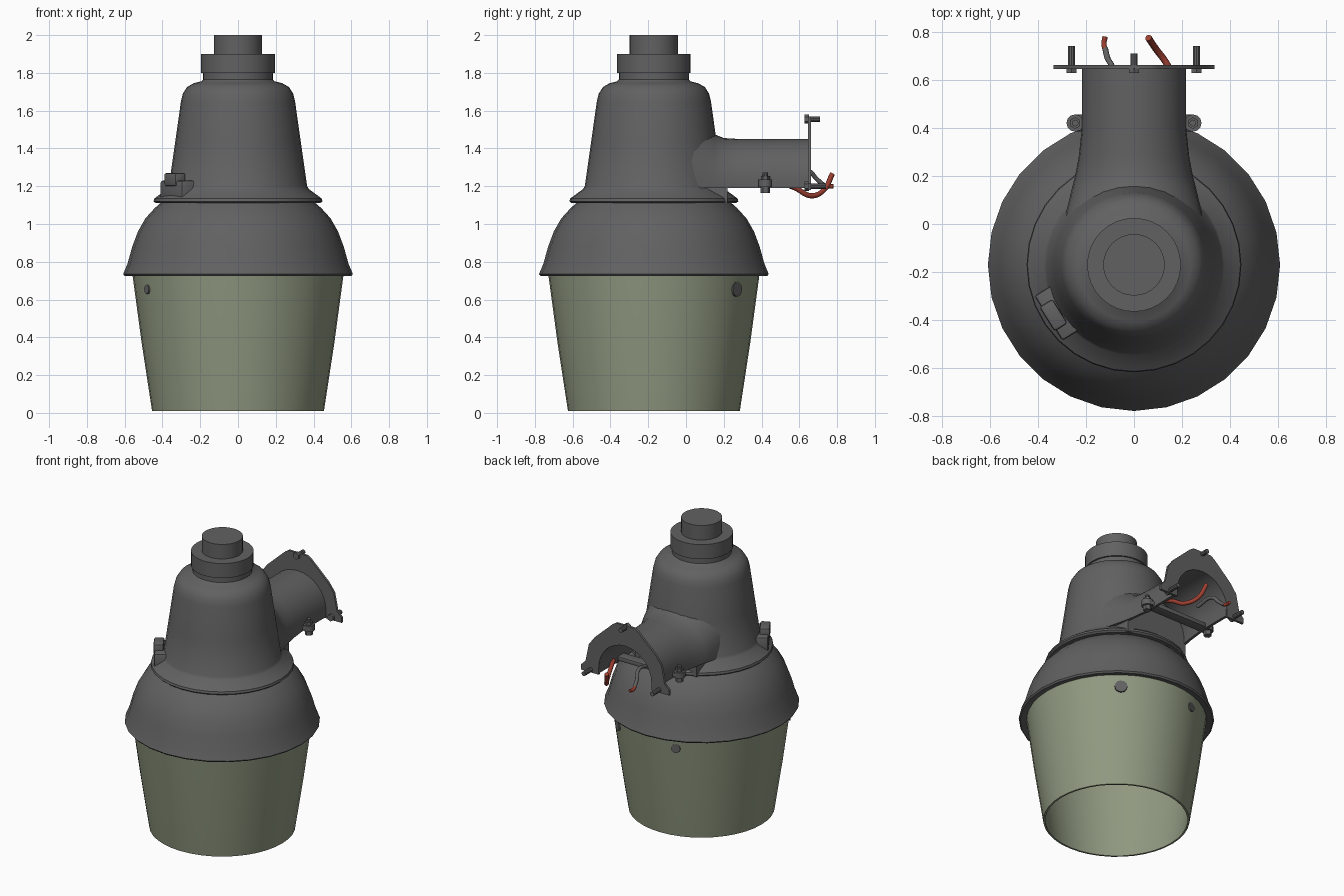
import bpy, bmesh, math
from mathutils import Vector

if "Cube" in bpy.data.objects:
    bpy.data.objects.remove(bpy.data.objects["Cube"])

CY = -0.17  # lamp axis position in y


def material(name, rgb):
    m = bpy.data.materials.new(name)
    m.diffuse_color = (*rgb, 1)
    m.use_nodes = True
    m.node_tree.nodes["Principled BSDF"].inputs["Base Color"].default_value = m.diffuse_color
    return m


GREY = material("dark_grey_metal", (0.12, 0.12, 0.12))
GLASS = material("pale_green_glass", (0.28, 0.32, 0.22))
RED = material("red_wire", (0.34, 0.05, 0.03))


def finish(name, bm, mat, angle=35, recalc=True):
    if recalc:
        bmesh.ops.recalc_face_normals(bm, faces=bm.faces)
    me = bpy.data.meshes.new(name)
    bm.to_mesh(me)
    bm.free()
    ob = bpy.data.objects.new(name, me)
    bpy.context.collection.objects.link(ob)
    me.materials.append(mat)
    bpy.ops.object.select_all(action='DESELECT')
    ob.select_set(True)
    bpy.context.view_layer.objects.active = ob
    bpy.ops.object.shade_smooth_by_angle(angle=math.radians(angle))
    return ob


def lathe(name, profile, mat, n=32, closed=False):
    bm = bmesh.new()
    rings = []
    for r, z in profile:
        if r < 1e-6:
            rings.append([bm.verts.new((0, CY, z))] * n)
        else:
            rings.append([bm.verts.new((r * math.cos(2 * math.pi * i / n),
                                        CY + r * math.sin(2 * math.pi * i / n), z)) for i in range(n)])
    pairs = list(zip(rings, rings[1:]))
    if closed:
        pairs.append((rings[-1], rings[0]))
    for a, b in pairs:
        for i in range(n):
            vs = list(dict.fromkeys((a[i], a[(i + 1) % n], b[(i + 1) % n], b[i])))
            bm.faces.new(vs)
    return finish(name, bm, mat)


def cyl(bm, p0, p1, r, n=6):
    p0, p1 = Vector(p0), Vector(p1)
    d = p1 - p0
    mtx = d.to_track_quat('Z', 'Y').to_matrix().to_4x4()
    mtx.translation = (p0 + p1) / 2
    bmesh.ops.create_cone(bm, cap_ends=True, segments=n, radius1=r, radius2=r, depth=d.length, matrix=mtx)


def box(name, loc, size, rot=0, bevel=0.01):
    bm = bmesh.new()
    bmesh.ops.create_cube(bm, size=1)
    bmesh.ops.scale(bm, vec=size, verts=bm.verts)
    bmesh.ops.bevel(bm, geom=bm.edges[:], offset=bevel, segments=2, affect='EDGES', profile=0.5)
    ob = finish(name, bm, GREY)
    ob.location, ob.rotation_euler.z = loc, rot
    return ob


def arch(w, top, bottom, n=16):
    """Inverted U: straight legs, round crown."""
    spring = max(top - w, bottom + 0.01)
    pts = [(w, bottom)]
    pts += [(w * math.cos(math.pi * i / n), spring + (top - spring) * math.sin(math.pi * i / n))
            for i in range(n + 1)]
    return pts + [(-w, bottom)]


def loft(name, sections, thickness=0, cap=False):
    bm = bmesh.new()
    rows = [[bm.verts.new((x, y, z)) for x, z in arch(w, t, b)] for y, w, t, b in sections]
    for a, b in zip(rows, rows[1:]):
        for i in range(len(a) - 1):
            bm.faces.new((a[i], a[i + 1], b[i + 1], b[i]))
        if cap:
            bm.faces.new((a[0], b[0], b[-1], a[-1]))
    if cap:
        bm.faces.new(rows[0])
        bm.faces.new(rows[-1])
    bmesh.ops.recalc_face_normals(bm, faces=bm.faces)
    if thickness:  # inner skin
        if sum(f.normal.z for f in bm.faces) < 0:
            bmesh.ops.reverse_faces(bm, faces=bm.faces)
        bmesh.ops.solidify(bm, geom=bm.faces[:], thickness=thickness)
    return finish(name, bm, GREY, 40)


def wire(name, pts, r, mat):
    cu = bpy.data.curves.new(name, 'CURVE')
    cu.dimensions = '3D'
    cu.bevel_depth, cu.bevel_resolution, cu.use_fill_caps = r, 2, True
    sp = cu.splines.new('BEZIER')
    sp.bezier_points.add(len(pts) - 1)
    for bp, p in zip(sp.bezier_points, pts):
        bp.co = p
        bp.handle_left_type = bp.handle_right_type = 'AUTO'
    cu.materials.append(mat)
    ob = bpy.data.objects.new(name, cu)
    bpy.context.collection.objects.link(ob)


# Glass refractor: thin open-bottomed cone shell
lathe("glass_globe", [(0.455, 0.01), (0.51, 0.37), (0.56, 0.74), (0.545, 0.74), (0.497, 0.37), (0.443, 0.01)],
      GLASS, 40, closed=True)

# Domed skirt above the glass, hollow underneath
lathe("dome_skirt", [(0.0, 1.12), (0.40, 1.12), (0.44, 1.085), (0.49, 1.03), (0.53, 0.96), (0.56, 0.88),
                     (0.585, 0.79), (0.608, 0.735), (0.60, 0.725), (0.55, 0.735), (0.54, 0.80), (0.50, 0.96),
                     (0.43, 1.07), (0.38, 1.10), (0.0, 1.10)], GREY, 28)

# Ballast housing with its base flange
lathe("upper_housing", [(0.0, 1.11), (0.435, 1.11), (0.447, 1.12), (0.443, 1.135), (0.375, 1.185), (0.366, 1.20),
                        (0.333, 1.43), (0.302, 1.65), (0.292, 1.69), (0.27, 1.725), (0.235, 1.745),
                        (0.195, 1.755), (0.185, 1.765), (0.185, 1.81), (0.0, 1.81)], GREY)

# Photocell collar and cap
lathe("top_collar", [(0.0, 1.80), (0.195, 1.80), (0.195, 1.90), (0.0, 1.90)], GREY)
lathe("top_cap", [(0.0, 1.89), (0.128, 1.89), (0.128, 2.0), (0.0, 2.0)], GREY)

# Mounting arm flaring into the housing, open below
loft("mounting_arm", [(-0.02, 0.30, 1.60, 1.19), (0.10, 0.27, 1.52, 1.19), (0.15, 0.258, 1.475, 1.19),
                      (0.20, 0.245, 1.455, 1.19), (0.28, 0.23, 1.45, 1.19), (0.40, 0.217, 1.45, 1.19),
                      (0.655, 0.217, 1.45, 1.19)], 0.018)
loft("arm_root", [(-0.1, 0.25, 1.42, 1.112), (0.22, 0.235, 1.42, 1.112)], cap=True)

# Wall plate: peaked outline with arched opening
bm = bmesh.new()
half = [(0.335, 1.18), (0.335, 1.215), (0.30, 1.25), (0.275, 1.37), (0.23, 1.43), (0.10, 1.55), (0.07, 1.57)]
outline = half + [(-x, z) for x, z in reversed(half)] + arch(0.20, 1.43, 1.18)[::-1]
face = bm.faces.new([bm.verts.new((x, 0.645, z)) for x, z in outline])
ext = bmesh.ops.extrude_face_region(bm, geom=[face])
bmesh.ops.translate(bm, vec=(0, 0.016, 0), verts=[v for v in ext["geom"] if isinstance(v, bmesh.types.BMVert)])
finish("wall_plate", bm, GREY)

# Bolts through the wall plate
bm = bmesh.new()
for x, z, end in ((-0.26, 1.2, 0.74), (0.26, 1.2, 0.74), (0, 1.555, 0.71)):
    cyl(bm, (x, 0.628, z), (x, 0.65, z), 0.024)
    cyl(bm, (x, 0.64, z), (x, end, z), 0.015, 10)
finish("plate_bolts", bm, GREY)

# Clamp strap with ears and vertical bolts under the arm
box("clamp_strap", (0, 0.42, 1.212), (0.50, 0.07, 0.03), bevel=0.006)
bm = bmesh.new()
for x in (-0.245, 0.245):
    cyl(bm, (x, 0.42, 1.195), (x, 0.42, 1.235), 0.036, 12)
    cyl(bm, (x, 0.42, 1.165), (x, 0.42, 1.195), 0.026)
    cyl(bm, (x, 0.42, 1.18), (x, 0.42, 1.272), 0.014, 10)
    cyl(bm, (x, 0.42, 1.235), (x, 0.42, 1.255), 0.024)
finish("clamp_bolts", bm, GREY)

# Latch boss on the front left of the housing
a = math.radians(212)
for name, rad, z, size in (("latch_boss", 0.355, 1.17, (0.13, 0.22, 0.12)),
                           ("latch_tab", 0.395, 1.235, (0.065, 0.12, 0.07))):
    box(name, (rad * math.cos(a), CY + rad * math.sin(a), z), size, a, 0.012)

# Globe retaining clips showing through the glass
bm = bmesh.new()
for deg, r in ((53, 0.04), (108, 0.03), (209, 0.025)):
    d = Vector((math.cos(math.radians(deg)), math.sin(math.radians(deg)), 0))
    p = Vector((0, CY, 0.655)) + d * 0.52
    cyl(bm, p, p + d * 0.034, r, 12)
finish("globe_clips", bm, GREY)

# Loose supply wires
wire("red_wire", [(0.20, 0.50, 1.22), (0.17, 0.58, 1.19), (0.14, 0.66, 1.15), (0.09, 0.73, 1.18),
                  (0.06, 0.775, 1.265)], 0.014, RED)
wire("grey_wire", [(-0.08, 0.52, 1.27), (-0.09, 0.65, 1.28), (-0.11, 0.69, 1.24), (-0.12, 0.73, 1.205)], 0.012, GREY)
wire("grey_wire_tip", [(-0.12, 0.725, 1.208), (-0.125, 0.75, 1.20), (-0.12, 0.78, 1.20)], 0.011, RED)
